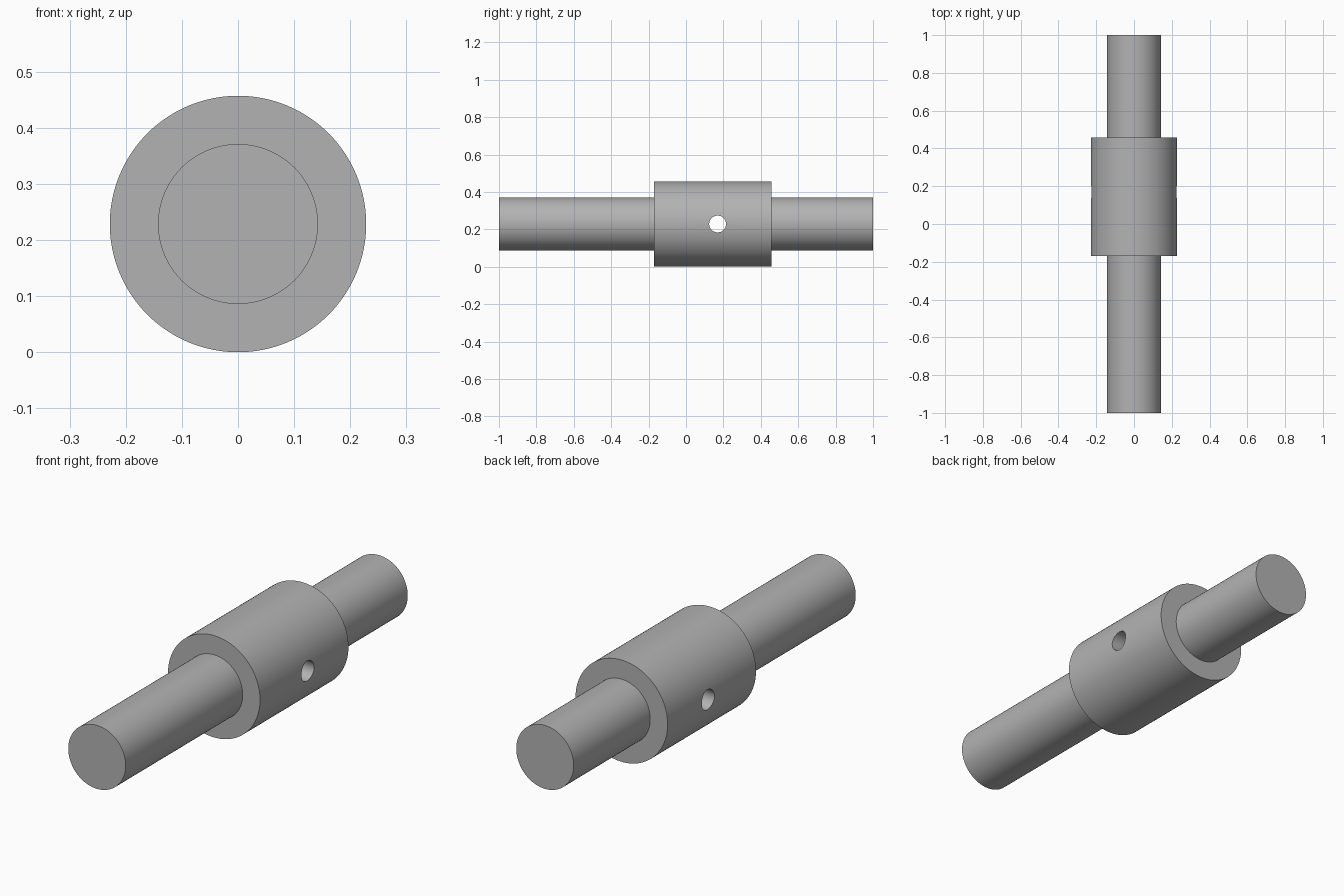
import bpy, bmesh, math
from mathutils import Matrix, Vector

cube = bpy.data.objects.get("Cube")
if cube:
    bpy.data.objects.remove(cube, do_unlink=True)

SHAFT_R, COLLAR_R = 0.1425, 0.2285
COLLAR_FRONT, COLLAR_BACK = -0.17, 0.457
HOLE_R, HOLE_Y = 0.045, 0.169
SEGMENTS = 96

steel = bpy.data.materials.new("grey_steel")
steel.use_nodes = True
grey = (0.45, 0.45, 0.45, 1)
steel.diffuse_color = grey
steel.node_tree.nodes["Principled BSDF"].inputs["Base Color"].default_value = grey


def add_object(name, bm):
    bmesh.ops.recalc_face_normals(bm, faces=bm.faces)
    mesh = bpy.data.meshes.new(name)
    bm.to_mesh(mesh)
    bm.free()
    mesh.materials.append(steel)
    obj = bpy.data.objects.new(name, mesh)
    bpy.context.collection.objects.link(obj)
    return obj


# Stepped shaft with its collar, turned around the y axis
profile = [(SHAFT_R, -1), (SHAFT_R, COLLAR_FRONT), (COLLAR_R, COLLAR_FRONT),
           (COLLAR_R, COLLAR_BACK), (SHAFT_R, COLLAR_BACK), (SHAFT_R, 1)]
bm = bmesh.new()
verts = [bm.verts.new((0, y, COLLAR_R + r)) for r, y in profile]
edges = [bm.edges.new(pair) for pair in zip(verts, verts[1:])]
bmesh.ops.spin(bm, geom=verts + edges, cent=Vector((0, 0, COLLAR_R)), axis=(0, 1, 0),
               angle=math.tau, steps=SEGMENTS)
bmesh.ops.remove_doubles(bm, verts=bm.verts, dist=1e-5)
bmesh.ops.holes_fill(bm, edges=[e for e in bm.edges if e.is_boundary], sides=0)
shaft = add_object("collared_shaft", bm)

# Cross pin hole, drilled right through the collar
bm = bmesh.new()
bmesh.ops.create_cone(bm, cap_ends=True, segments=48, radius1=HOLE_R, radius2=HOLE_R, depth=1,
                      matrix=Matrix.Translation((0, HOLE_Y, COLLAR_R)) @ Matrix.Rotation(math.pi / 2, 4, "Y"))
drill = add_object("pin_hole_cutter", bm)
drill.hide_render = True

bpy.ops.object.select_all(action="DESELECT")
shaft.select_set(True)
bpy.context.view_layer.objects.active = shaft
cut = shaft.modifiers.new("pin_hole", "BOOLEAN")
cut.object = drill
cut.operation = "DIFFERENCE"
cut.solver = "EXACT"
bpy.ops.object.modifier_apply(modifier=cut.name)
bpy.data.objects.remove(drill, do_unlink=True)

bpy.ops.object.shade_smooth_by_angle(angle=math.radians(30))
